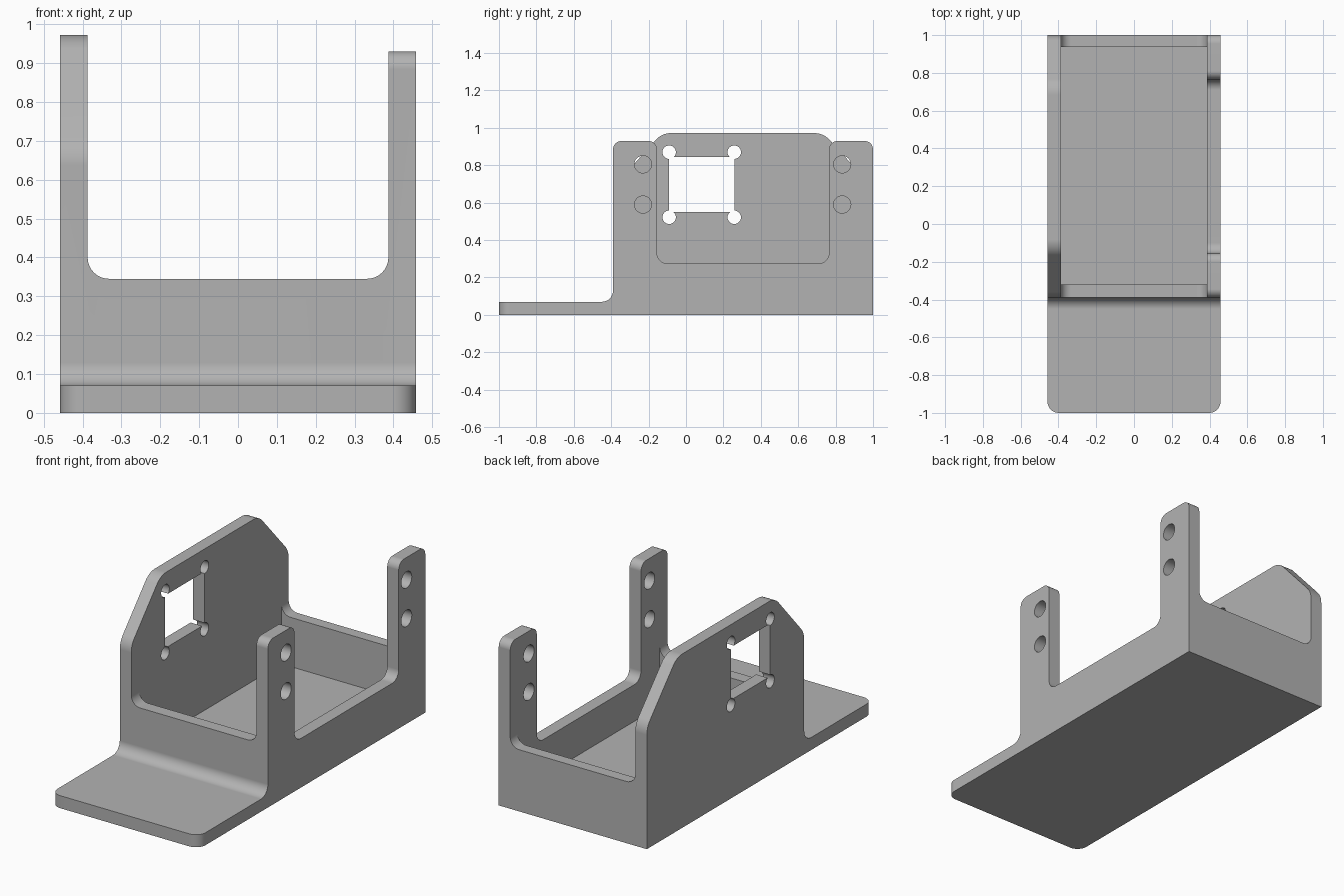
import bpy, bmesh, math
from mathutils import Vector

cube = bpy.data.objects.get("Cube")
if cube:
    bpy.data.objects.remove(cube, do_unlink=True)

HALF, INNER = 0.458, 0.387      # outer and inner half widths
FRONT, FLOOR = -0.39, 0.07      # front wall position, plate thickness
RIM = 0.345                     # height of the end walls

grey = bpy.data.materials.new("light grey")
grey.use_nodes = True
colour = (0.45, 0.45, 0.45, 1)
grey.diffuse_color = colour
grey.node_tree.nodes["Principled BSDF"].inputs["Base Color"].default_value = colour


def rounded(points, steps=8):
    """Outline with each (u, v, radius) corner replaced by an arc."""
    out = []
    for i, (u, v, r) in enumerate(points):
        p = Vector((u, v))
        if r == 0:
            out.append(p)
            continue
        a = (Vector(points[i - 1][:2]) - p).normalized()
        b = (Vector(points[(i + 1) % len(points)][:2]) - p).normalized()
        half = a.angle(b) / 2
        centre = p + (a + b).normalized() * (r / math.sin(half))
        start = p + a * (r / math.tan(half)) - centre
        end = p + b * (r / math.tan(half)) - centre
        sweep = math.pi - 2 * half
        for k in range(steps + 1):
            t = k / steps
            out.append(centre + (start * math.sin((1 - t) * sweep)
                                 + end * math.sin(t * sweep)) / math.sin(sweep))
    return out


def prism(name, outline, axis, low, high):
    """Extrude a 2D outline along the axis from low to high."""
    place = {"x": lambda p, d: (d, p[0], p[1]),
             "y": lambda p, d: (p[0], d, p[1]),
             "z": lambda p, d: (p[0], p[1], d)}[axis]
    bm = bmesh.new()
    face = bm.faces.new([bm.verts.new(place(p, low)) for p in outline])
    made = bmesh.ops.extrude_face_region(bm, geom=[face])["geom"]
    shift = Vector(place((0, 0), high - low))
    bmesh.ops.translate(bm, vec=shift,
                        verts=[g for g in made if isinstance(g, bmesh.types.BMVert)])
    bmesh.ops.recalc_face_normals(bm, faces=bm.faces)
    mesh = bpy.data.meshes.new(name)
    bm.to_mesh(mesh)
    bm.free()
    mesh.materials.append(grey)
    obj = bpy.data.objects.new(name, mesh)
    bpy.context.collection.objects.link(obj)
    return obj


def rect(u0, v0, u1, v1):
    return [(u0, v0), (u1, v0), (u1, v1), (u0, v1)]


def circle(u, v, r, n=32):
    return [(u + r * math.cos(math.tau * k / n), v + r * math.sin(math.tau * k / n))
            for k in range(n)]


def combine(target, tool, operation):
    """Apply a boolean and remove the tool object."""
    mod = target.modifiers.new(operation, "BOOLEAN")
    mod.operation, mod.object, mod.solver = operation, tool, "EXACT"
    graph = bpy.context.evaluated_depsgraph_get()
    mesh = bpy.data.meshes.new_from_object(target.evaluated_get(graph))
    target.modifiers.clear()
    target.data = mesh
    bpy.data.objects.remove(tool, do_unlink=True)


def side_outline(upper):
    """Side profile with the front toe; upper runs from front to back."""
    toe = [(1, 0, 0), (-1, 0, 0), (-1, FLOOR, 0), (FRONT, FLOOR, 0.06)]
    return rounded(toe + upper)


# Base with end walls
body = prism("bracket", side_outline([(FRONT, 0.42, 0), (1, 0.42, 0)]), "x", -0.38, 0.38)

# Tall right plate with sloped shoulders
plate = side_outline([(FRONT, 0.68, 0.11), (-0.13, 0.972, 0.11),
                      (0.735, 0.972, 0.11), (1, 0.68, 0.11)])
combine(body, prism("mount_plate", plate, "x", -0.5, -0.36), "UNION")

# Left side with two posts
posts = side_outline([(FRONT, 0.93, 0.045), (-0.155, 0.93, 0.045),
                      (-0.155, 0.275, 0.055), (0.765, 0.275, 0.055),
                      (0.765, 0.93, 0.045), (1, 0.93, 0.045)])
combine(body, prism("posts", posts, "x", 0.36, 0.5), "UNION")

# Outer width and rounded toe corners
plan = rounded([(-HALF, 1.1, 0), (-HALF, -1, 0.06), (HALF, -1, 0.06), (HALF, 1.1, 0)])
combine(body, prism("plan", plan, "z", -0.1, 1.2), "INTERSECT")

# Channel over the end walls, then the tray cavity
channel = rounded([(-INNER, 1.2, 0), (-INNER, RIM, 0.055),
                   (INNER, RIM, 0.055), (INNER, 1.2, 0)])
combine(body, prism("channel", channel, "y", -1.1, 1.1), "DIFFERENCE")
combine(body, prism("cavity", rect(-INNER, -0.32, INNER, 0.937), "z", FLOOR, 0.6), "DIFFERENCE")

# Screw holes in the posts
for y in (-0.23, 0.835):
    for z in (0.59, 0.805):
        combine(body, prism("screw_hole", circle(y, z, 0.046), "x", 0.3, 0.6), "DIFFERENCE")

# Square window with relieved corners in the plate
combine(body, prism("window", rect(-0.09, 0.55, 0.258, 0.845), "x", -0.6, -0.3), "DIFFERENCE")
for y in (-0.09, 0.258):
    for z in (0.522, 0.87):
        combine(body, prism("relief", circle(y, z, 0.036), "x", -0.6, -0.3), "DIFFERENCE")

# Smooth fillets, crisp flats
bpy.ops.object.select_all(action="DESELECT")
body.select_set(True)
bpy.context.view_layer.objects.active = body
bpy.ops.object.shade_smooth_by_angle(angle=math.radians(30))
normals = body.modifiers.new("clean_normals", "WEIGHTED_NORMAL")
normals.keep_sharp = True
